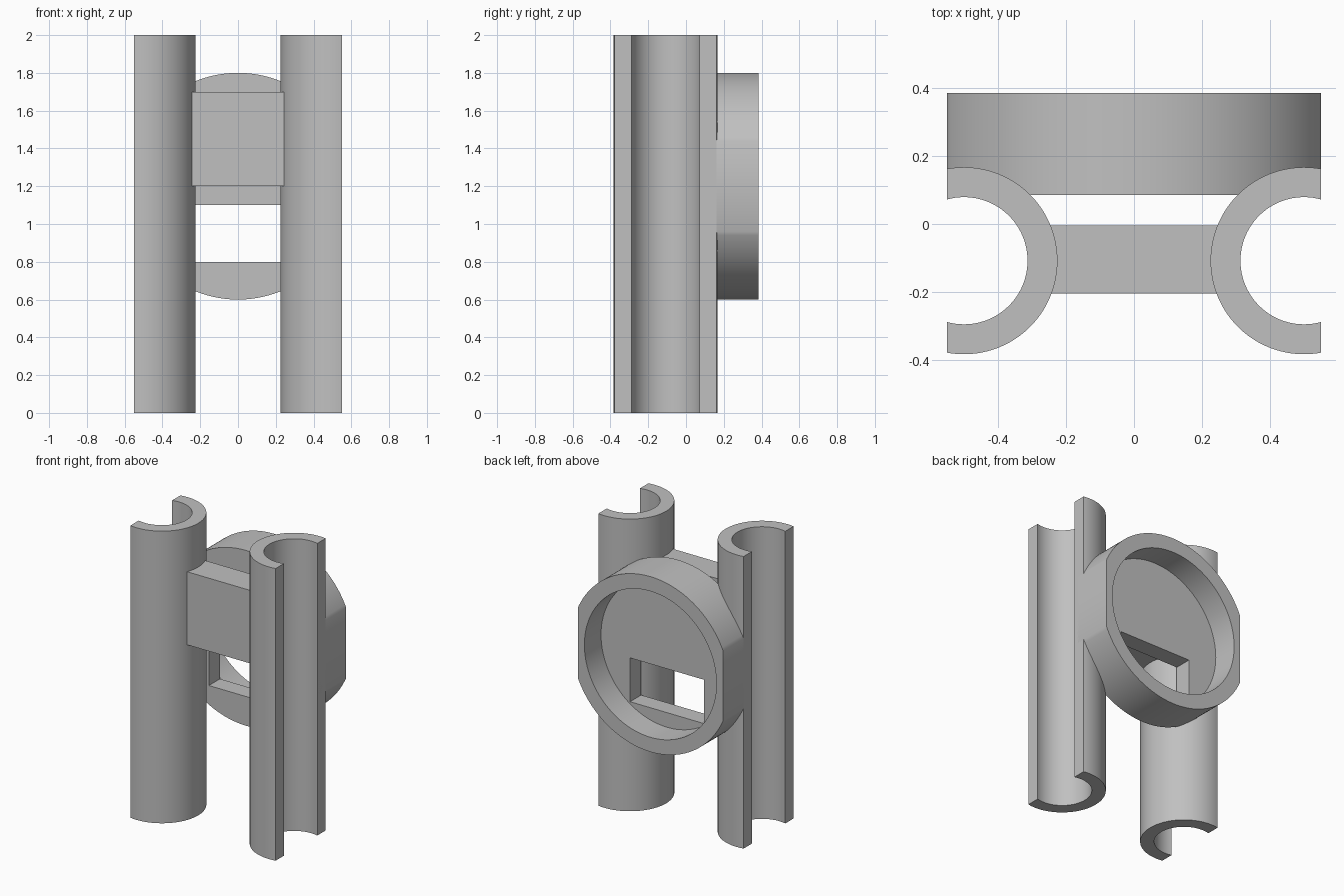
import bpy, bmesh
from math import acos, asin, cos, sin, pi
from mathutils import Vector

cube = bpy.data.objects.get("Cube")
if cube:
    bpy.data.objects.remove(cube, do_unlink=True)

grey = bpy.data.materials.new("plain grey")
grey.use_nodes = True
colour = (0.53, 0.53, 0.53, 1)
grey.diffuse_color = colour
grey.node_tree.nodes["Principled BSDF"].inputs["Base Color"].default_value = colour

HALF_WIDTH = 0.55


def arc(radius, start, end, steps, cx=0, cy=0):
    angles = [start + (end - start) * i / steps for i in range(steps + 1)]
    return [(cx + radius * cos(a), cy + radius * sin(a)) for a in angles]


def prism(name, outline, to_3d, depth):
    """Extrude a closed 2D outline along a depth vector."""
    bm = bmesh.new()
    face = bm.faces.new([bm.verts.new(to_3d(u, v)) for u, v in outline])
    grown = bmesh.ops.extrude_face_region(bm, geom=[face], use_keep_orig=True)
    moved = [g for g in grown["geom"] if isinstance(g, bmesh.types.BMVert)]
    bmesh.ops.translate(bm, verts=moved, vec=Vector(depth))
    bmesh.ops.recalc_face_normals(bm, faces=bm.faces)
    mesh = bpy.data.meshes.new(name)
    bm.to_mesh(mesh)
    bm.free()
    mesh.materials.append(grey)
    obj = bpy.data.objects.new(name, mesh)
    bpy.context.collection.objects.link(obj)
    return obj


def smooth(obj):
    bpy.ops.object.select_all(action='DESELECT')
    obj.select_set(True)
    bpy.context.view_layer.objects.active = obj
    bpy.ops.object.shade_smooth_by_angle(angle=pi / 6)


def box(name, x, y0, y1, z0, z1):
    outline = [(-x, z0), (x, z0), (x, z1), (-x, z1)]
    return prism(name, outline, lambda u, v: (u, y0, v), (0, y1 - y0, 0))


# Upright half tubes, open towards the outer sides
OUTER, BORE, TUBE_X, TUBE_Y = 0.275, 0.187, 0.5, -0.108
a, b = (acos((HALF_WIDTH - TUBE_X) / r) for r in (OUTER, BORE))
section = (arc(OUTER, a, 2 * pi - a, 56, -TUBE_X, TUBE_Y)
           + arc(BORE, 2 * pi - b, b, 56, -TUBE_X, TUBE_Y))
for name, side in (("left_tube", -1), ("right_tube", 1)):
    # The bare section opens inwards, so flip it about the tube axis
    flipped = [(side * (-2 * TUBE_X - x), y) for x, y in section]
    smooth(prism(name, flipped, lambda u, v: (u, v, 0), (0, 0, 2)))

# Cross block joining the tubes
box("cross_block", 0.27, -0.205, -0.005, 1.2, 1.7)

# Round housing with flattened sides
FRONT, BACK, FLOOR, RADIUS, MID_Z = 0.085, 0.385, 0.205, 0.6, 1.2
t = acos(HALF_WIDTH / RADIUS)
rim = (arc(RADIUS, t, pi - t, 64, 0, MID_Z)
       + arc(RADIUS, pi + t, 2 * pi - t, 64, 0, MID_Z))
housing = prism("round_housing", rim, lambda u, v: (u, FRONT, v), (0, BACK - FRONT, 0))

# Round recess from the back, and a rectangular window through its floor
recess = prism("recess_cutter", arc(0.5, 0, 2 * pi, 128, 0, MID_Z)[:-1],
               lambda u, v: (u, FLOOR, v), (0, 0.4, 0))
window = box("window_cutter", 0.28, 0, 0.3, 0.8, 1.1)
for cutter in (recess, window):
    cut = housing.modifiers.new(cutter.name, 'BOOLEAN')
    cut.operation = 'DIFFERENCE'
    cut.solver = 'EXACT'
    cut.object = cutter
    bpy.context.view_layer.objects.active = housing
    bpy.ops.object.modifier_apply(modifier=cut.name)
    bpy.data.objects.remove(cutter, do_unlink=True)
smooth(housing)
